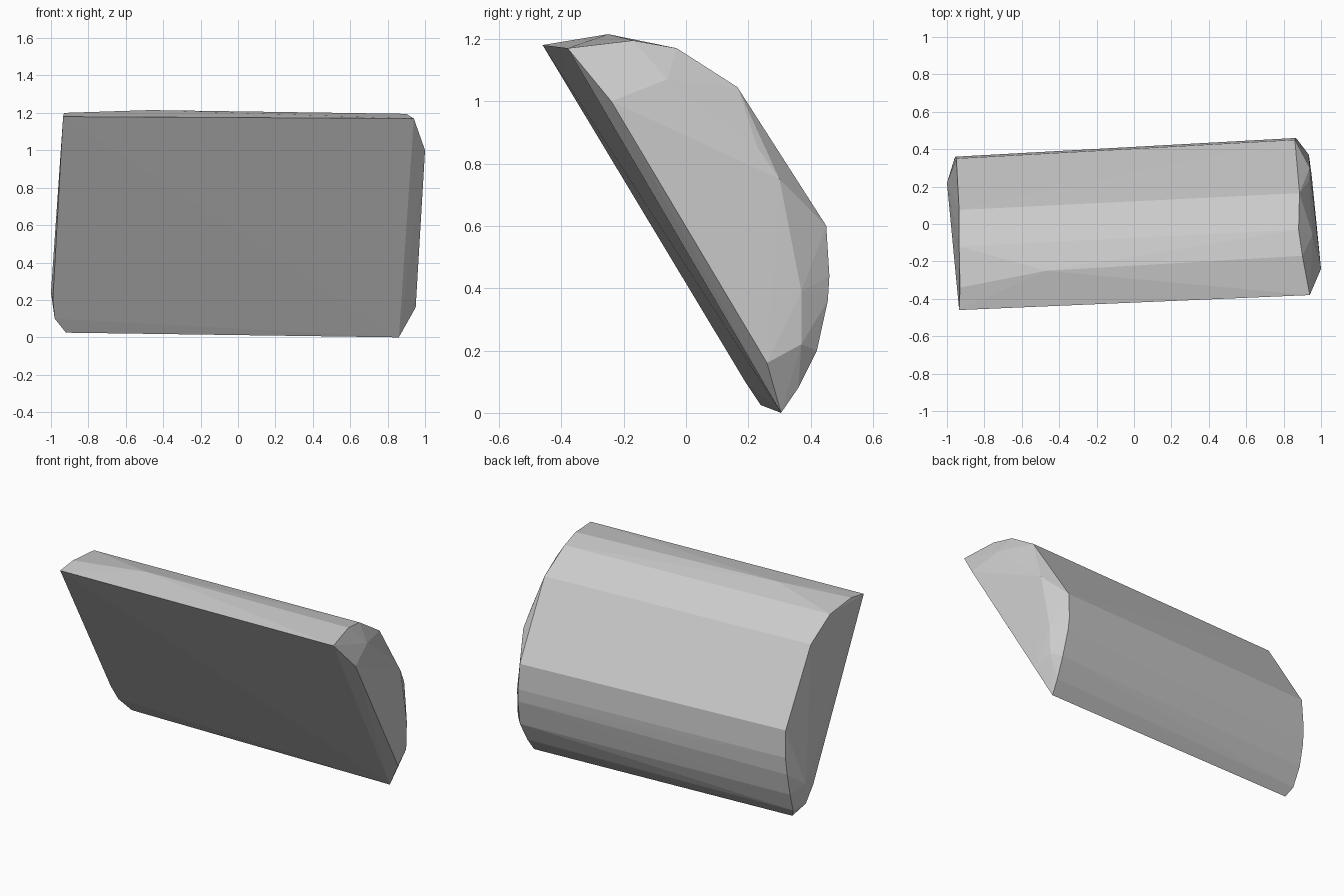
import bpy
import bmesh

# Colour
grey = bpy.data.materials.new("plain grey")
grey.diffuse_color = (0.6, 0.6, 0.6, 1)

# Right end: curved rim, then the bulging cap and the cut corners of the flat side
right_rim = [(0.94, -0.38, 1.17), (0.90, -0.17, 1.195), (0.88, -0.03, 1.17),
             (0.885, 0.165, 1.045), (0.86, 0.45, 0.60), (0.865, 0.46, 0.44),
             (0.87, 0.455, 0.36), (0.88, 0.42, 0.20), (0.87, 0.36, 0.08),
             (0.86, 0.305, 0.0)]
right_cap = [(1.0, -0.24, 1.0), (0.95, 0.26, 0.16), (0.955, -0.06, 1.07),
             (0.935, 0.23, 0.85), (0.94, 0.30, 0.75), (0.935, 0.37, 0.39),
             (0.93, 0.37, 0.22)]

# Left end: the same curve shifted along the slightly tilted axis
left_rim = [(-0.935, -0.46, 1.18), (-0.93, -0.34, 1.20), (-0.47, -0.25, 1.215),
            (-0.935, -0.12, 1.18), (-0.935, 0.075, 1.06), (-0.95, 0.35, 0.62),
            (-0.955, 0.36, 0.45), (-0.96, 0.35, 0.34), (-0.96, 0.32, 0.20),
            (-0.95, 0.275, 0.08), (-0.92, 0.24, 0.025)]
left_cap = [(-0.99, 0.13, 0.20), (-0.98, 0.19, 0.10), (-1.0, 0.22, 0.24)]

# Half log: faceted skin stretched over both ends
bm = bmesh.new()
for point in right_rim + right_cap + left_rim + left_cap:
    bm.verts.new(point)
hull = bmesh.ops.convex_hull(bm, input=bm.verts)
loose = [v for v in bm.verts if not v.link_faces]
bmesh.ops.delete(bm, geom=loose, context='VERTS')
bmesh.ops.recalc_face_normals(bm, faces=bm.faces)
mesh = bpy.data.meshes.new("half_log")
bm.to_mesh(mesh)
bm.free()
mesh.materials.append(grey)
bpy.context.collection.objects.link(bpy.data.objects.new("half_log", mesh))
